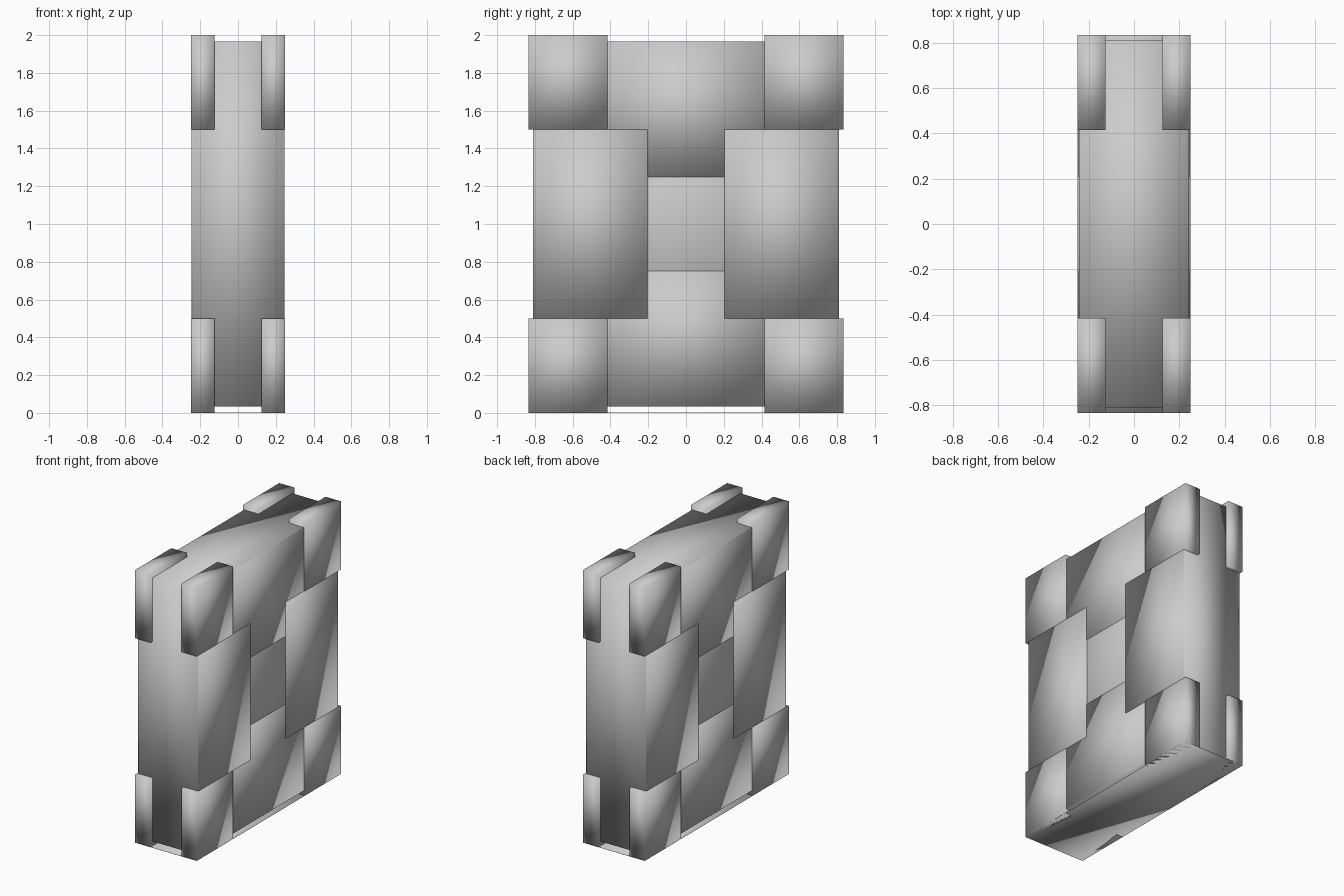
import bpy, bmesh
from mathutils import Vector

if "Cube" in bpy.data.objects:
    bpy.data.objects.remove(bpy.data.objects["Cube"])


def box(name, lo, hi):
    """Softly shaded box between two opposite corners."""
    lo = [min(a, b) for a, b in zip(lo, hi)] if lo[0] > hi[0] or lo[1] > hi[1] else lo
    hi = list(hi)
    bm = bmesh.new()
    bmesh.ops.create_cube(bm, size=1)
    for v in bm.verts:
        v.co = Vector([(l + h) / 2 + c * (h - l) for l, h, c in zip(lo, hi, v.co)])
    for f in bm.faces:
        f.smooth = True
    me = bpy.data.meshes.new(name)
    bm.to_mesh(me)
    bm.free()
    ob = bpy.data.objects.new(name, me)
    bpy.context.collection.objects.link(ob)
    return ob


def span(sign, a, b):
    """Mirror the interval a..b to the given side, kept in ascending order."""
    return sorted((sign * a, sign * b))


# Main slab
box("core_slab", (-0.24, -0.81, 0.033), (0.24, 0.81, 1.967))

# Slightly raised overlapping panels around the recessed centre
for s in (-1, 1):
    y0, y1 = span(s, 0.205, 0.808)
    box("side_panel", (-0.245, y0, 0.5), (0.245, y1, 1.5))
    z0, z1 = span(s, 0.25, 0.965)
    box("end_panel", (-0.243, -0.415, 1 + z0), (0.243, 0.415, 1 + z1))

# Eight corner guards
for sx in (-1, 1):
    for sy in (-1, 1):
        for sz in (-1, 1):
            x, y, z = span(sx, 0.125, 0.25), span(sy, 0.415, 0.835), span(sz, 0.5, 1.0)
            box("corner_guard", (x[0], y[0], 1 + z[0]), (x[1], y[1], 1 + z[1]))

# Thin base sheet closing the underside
box("base_sheet", (-0.25, -0.835, 0.0), (0.25, 0.835, 0.001))
